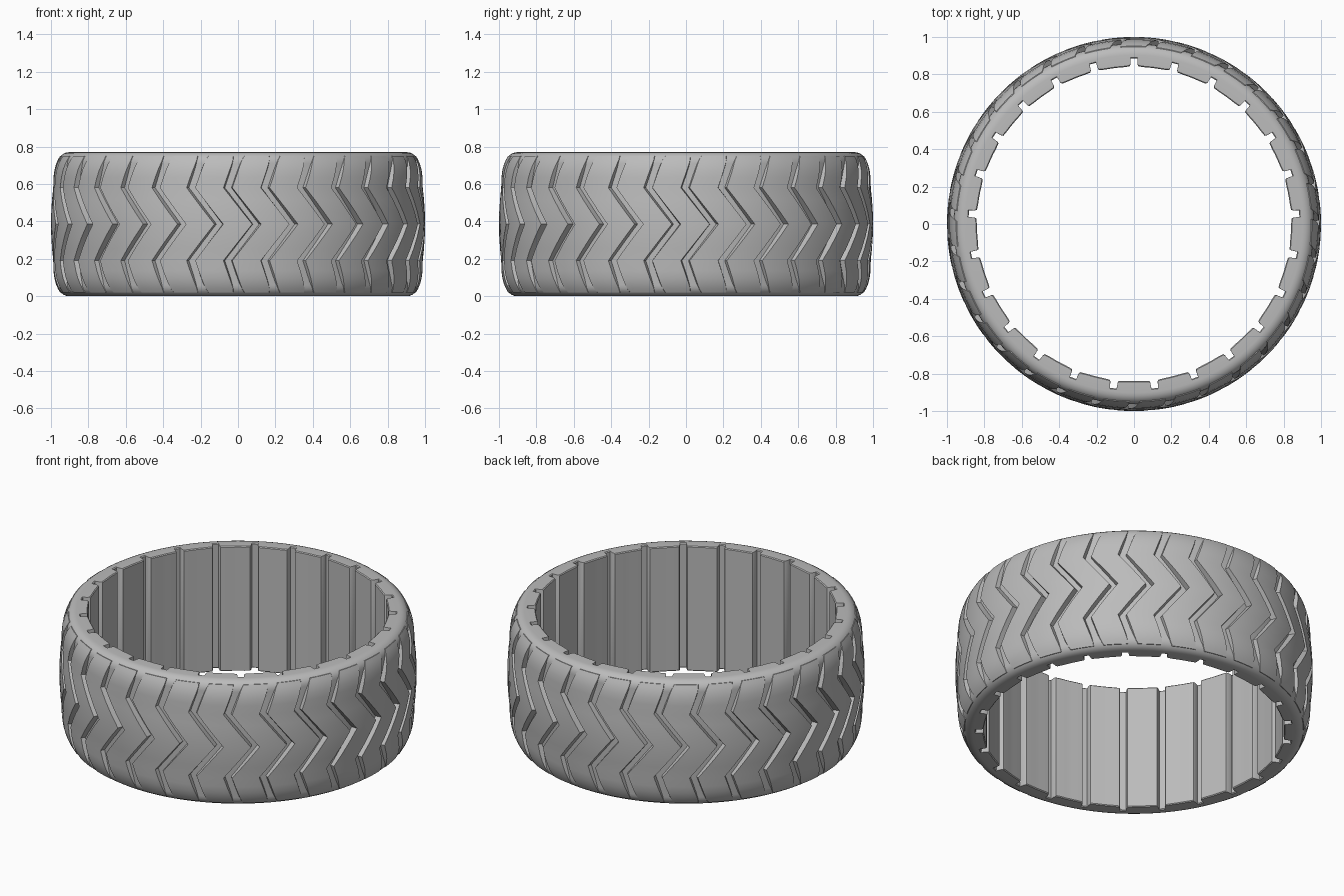
import bpy, bmesh, math

cube = bpy.data.objects.get("Cube")
if cube:
    bpy.data.objects.remove(cube)

HEIGHT = 0.77
MID = HEIGHT / 2
BLOCKS = 31
SLOTS = 25

rubber = bpy.data.materials.new("grey rubber")
rubber.use_nodes = True
rubber.diffuse_color = (0.5, 0.5, 0.5, 1)
rubber.node_tree.nodes["Principled BSDF"].inputs["Base Color"].default_value = (0.5, 0.5, 0.5, 1)


def polar(r, a, z):
    return (r * math.cos(a), r * math.sin(a), z)


def finish(bm, name):
    bmesh.ops.recalc_face_normals(bm, faces=bm.faces)
    mesh = bpy.data.meshes.new(name)
    bm.to_mesh(mesh)
    bm.free()
    obj = bpy.data.objects.new(name, mesh)
    bpy.context.collection.objects.link(obj)
    mesh.materials.append(rubber)
    bpy.ops.object.select_all(action='DESELECT')
    obj.select_set(True)
    bpy.context.view_layer.objects.active = obj
    bpy.ops.object.shade_smooth_by_angle(angle=math.radians(28))
    return obj


def shoulder(edge, corner, steps=6):
    """Lower half of a rounded outer profile, from the flat end to the wall."""
    return [(edge - corner + corner * math.sin(t), corner - corner * math.cos(t))
            for t in (math.pi / 2 * i / steps for i in range(steps + 1))]


# Carcass: a ring swept column by column, with slots along its inner wall
def carcass():
    lower = shoulder(0.963, 0.06)
    outer = lower + [(r, HEIGHT - z) for r, z in reversed(lower)]
    step = math.tau / SLOTS
    half = 0.023
    columns = []
    for i in range(SLOTS):
        a = math.pi / 2 + i * step
        columns += [(a - half - 0.005, 0.843), (a - half, 0.852),
                    (a - half + 0.003, 0.885), (a + half - 0.003, 0.885),
                    (a + half, 0.852), (a + half + 0.005, 0.843)]
        span = step - 2 * half - 0.01
        columns += [(a + half + 0.005 + span * k / 5, 0.84) for k in range(1, 5)]
    bm = bmesh.new()
    loops = []
    for a, inner in columns:
        section = [(inner, 0.005), (inner + 0.005, 0)] + outer
        section += [(inner + 0.005, HEIGHT), (inner, HEIGHT - 0.005)]
        loops.append([bm.verts.new(polar(r, a, z)) for r, z in section])
    n = len(loops[0])
    for i, loop in enumerate(loops):
        nxt = loops[(i + 1) % len(loops)]
        for j in range(n):
            k = (j + 1) % n
            bm.faces.new((loop[j], nxt[j], nxt[k], loop[k]))
    return finish(bm, "tyre_carcass")


# Groove centre line: a zigzag, mirrored about the middle of the tread
def groove_angle(z):
    d = abs(z - MID)
    if d < 0.195:
        return 0.10 - 0.155 * d / 0.195
    return -0.055 + 0.06 * (d - 0.195) / 0.17


# Tread surface: slightly crowned, rounded at both shoulders
def tread_radius(z):
    d = abs(z - MID)
    r = 1 - 0.012 * (d / 0.195) ** 2 if d < 0.195 else 0.988
    if d > 0.195:
        r -= 0.04 * ((d - 0.195) / 0.175) ** 3
    return r


# Tread: chevron blocks separated by sloped grooves
def tread():
    bm = bmesh.new()
    half_levels = [0, 0.065, 0.13, 0.195, 0.25, 0.29, 0.32, 0.345, 0.365]
    levels = [MID - d for d in reversed(half_levels)] + [MID + d for d in half_levels[1:]]
    pitch = math.tau / BLOCKS
    cuts = 5
    for i in range(BLOCKS):
        start = -math.pi / 2 + i * pitch
        rows = []
        for z in levels:
            d = abs(z - MID)
            a0 = start + groove_angle(z)
            base = 0.94 if d < 0.34 else 0.925
            gap = 0.024
            if d > 0.34:
                gap += 0.3 * (d - 0.34)
            row = [polar(base, a0 + 0.013, z)]
            row += [polar(tread_radius(z), a0 + gap + (pitch - 2 * gap) * k / cuts, z)
                    for k in range(cuts + 1)]
            row.append(polar(base, a0 + pitch - 0.013, z))
            rows.append([bm.verts.new(p) for p in row])
        n = len(rows[0])
        for low, high in zip(rows, rows[1:]):
            for j in range(n):
                k = (j + 1) % n
                bm.faces.new((low[j], low[k], high[k], high[j]))
        bm.faces.new(rows[0])
        bm.faces.new(rows[-1])
    return finish(bm, "tread_blocks")


carcass()
tread()
